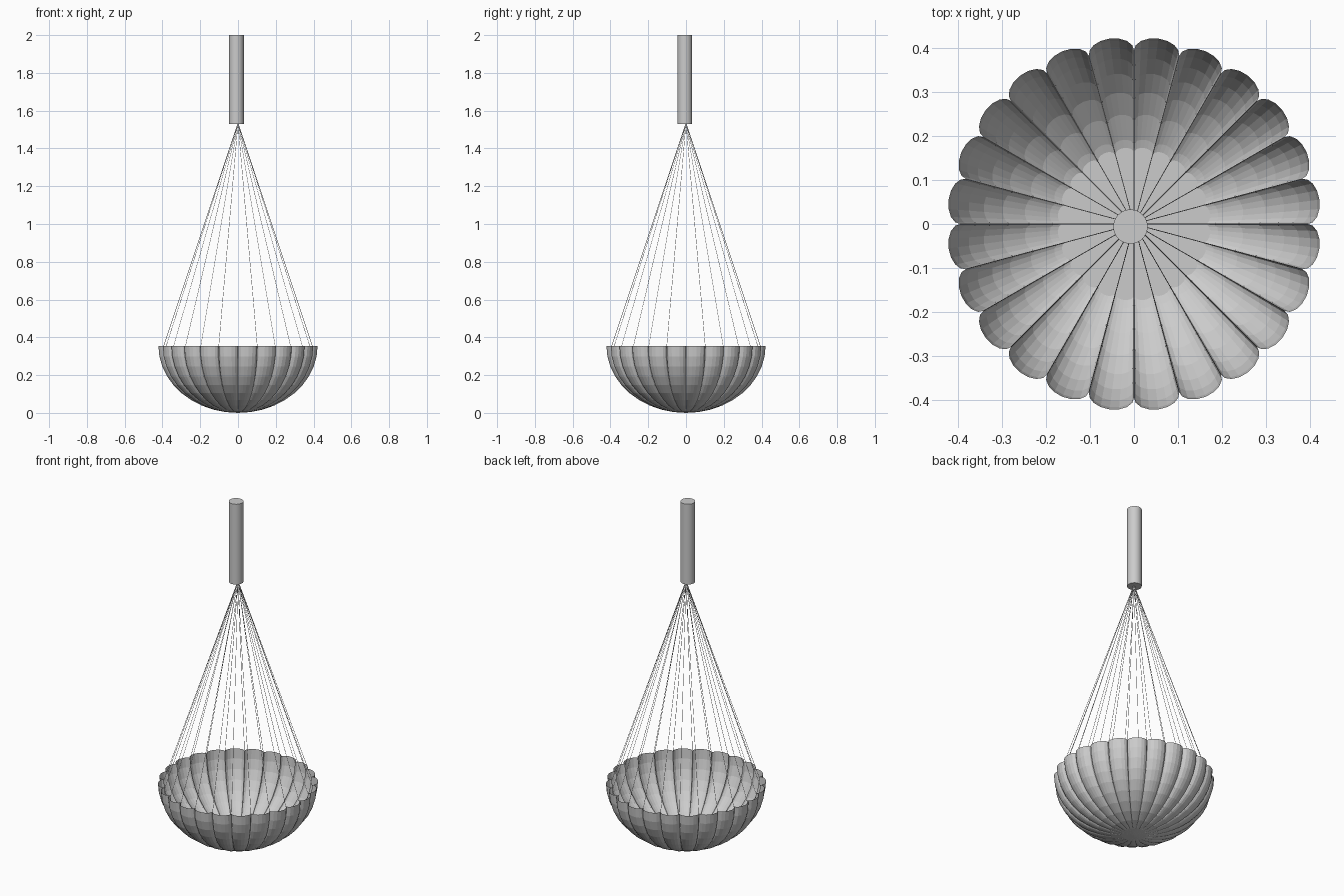
import bpy, bmesh, math
from mathutils import Vector

if "Cube" in bpy.data.objects:
    bpy.data.objects.remove(bpy.data.objects["Cube"])

LOBES = 24
SEG = 8            # facets across one lobe
RINGS = 10
CUSP, PEAK, RIM_Z = 0.395, 0.425, 0.355


def add_object(name, bm):
    mesh = bpy.data.meshes.new(name)
    bm.normal_update()
    bm.to_mesh(mesh)
    bm.free()
    ob = bpy.data.objects.new(name, mesh)
    bpy.context.collection.objects.link(ob)
    return ob


def outline(bm, scale, z):
    """Scalloped ring: one circular bulge per lobe."""
    half = math.pi / LOBES
    verts = []
    for i in range(LOBES * SEG):
        t = (i % SEG) / SEG * 2 - 1
        a = (i // SEG) * 2 * half + half * (1 + math.sin(t * math.pi / 2))
        r = scale * (CUSP + (PEAK - CUSP) * math.cos(t * math.pi / 2))
        verts.append(bm.verts.new((r * math.cos(a), r * math.sin(a), z)))
    return verts


def level(scale):
    return RIM_Z * (1 - math.sqrt(max(0, 1 - scale * scale)))


# Fluted bowl, open at the top
bm = bmesh.new()
pole = bm.verts.new((0, 0, 0))
previous = None
for k in range(1, RINGS + 1):
    s = math.sin(k / RINGS * math.pi / 2)
    ring = outline(bm, s, level(s))
    n = len(ring)
    for i in range(n):
        j = (i + 1) % n
        if previous:
            bm.faces.new((previous[j], previous[i], ring[i], ring[j]))
        else:
            bm.faces.new((pole, ring[i], ring[j]))
    previous = ring
bmesh.ops.recalc_face_normals(bm, faces=bm.faces)
add_object("fluted_bowl", bm)

# Flat floor inside the bowl
bm = bmesh.new()
bm.faces.new(outline(bm, 0.41, level(0.41) + 0.001))
add_object("bowl_floor", bm)

# Suspension wires from the lobe seams to the hub
bm = bmesh.new()
top = Vector((0, 0, 1.535))
for i in range(LOBES):
    a = i * 2 * math.pi / LOBES
    foot = Vector((CUSP * math.cos(a), CUSP * math.sin(a), RIM_Z - 0.005))
    axis = top - foot
    cone = bmesh.ops.create_cone(bm, cap_ends=True, segments=6, radius1=0.001,
                                 radius2=0.001, depth=axis.length)
    bmesh.ops.rotate(bm, verts=cone["verts"], cent=(0, 0, 0),
                     matrix=axis.to_track_quat('Z', 'Y').to_matrix())
    bmesh.ops.translate(bm, verts=cone["verts"], vec=(top + foot) / 2)
add_object("suspension_wires", bm)

# Upper stem
bpy.ops.mesh.primitive_cylinder_add(vertices=32, radius=0.039, depth=0.47,
                                    location=(-0.008, -0.006, 1.765))
stem = bpy.context.object
stem.name = "upper_stem"
bpy.ops.object.shade_smooth_by_angle()
